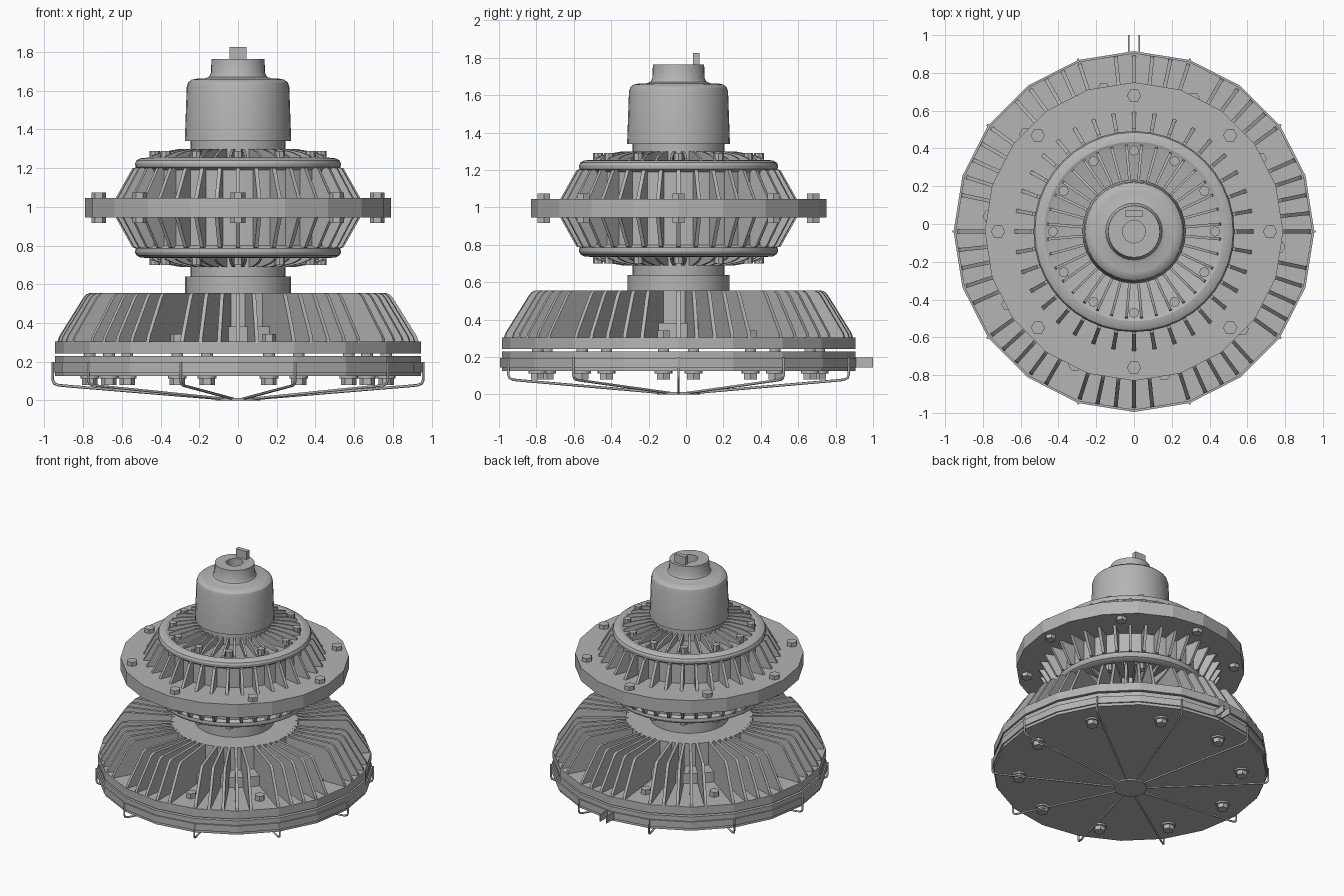
import bpy, bmesh, math
from mathutils import Matrix, Vector

if "Cube" in bpy.data.objects:
    bpy.data.objects.remove(bpy.data.objects["Cube"])

CY = -0.04          # lamp axis sits slightly forward, the rear clamp sticks out behind
MID = 0.995         # mirror height of the finned driver housing
grey = bpy.data.materials.new("cast_grey")
grey.diffuse_color = (0.46, 0.46, 0.46, 1)
grey.use_nodes = True
grey.node_tree.nodes["Principled BSDF"].inputs["Base Color"].default_value = grey.diffuse_color


def finish(name, bm, smooth=None):
    bmesh.ops.recalc_face_normals(bm, faces=bm.faces)
    me = bpy.data.meshes.new(name)
    bm.to_mesh(me)
    bm.free()
    me.materials.append(grey)
    ob = bpy.data.objects.new(name, me)
    ob.location = (0, CY, 0)
    bpy.context.collection.objects.link(ob)
    if smooth:
        bpy.ops.object.select_all(action='DESELECT')
        ob.select_set(True)
        bpy.context.view_layer.objects.active = ob
        bpy.ops.object.shade_smooth_by_angle(angle=math.radians(smooth))
    return ob


def lathe(name, profile, n, smooth=30, closed=False):
    """Turn an (r, z) profile about the axis."""
    bm = bmesh.new()
    rings = []
    for r, z in profile:
        if r == 0:
            rings.append([bm.verts.new((0, 0, z))] * n)
        else:
            rings.append([bm.verts.new((r * math.cos(2 * math.pi * i / n),
                                        r * math.sin(2 * math.pi * i / n), z)) for i in range(n)])
    pairs = list(zip(rings, rings[1:])) + ([(rings[-1], rings[0])] if closed else [])
    for a, b in pairs:
        for i in range(n):
            j = (i + 1) % n
            quad = list(dict.fromkeys((a[i], a[j], b[j], b[i])))
            bm.faces.new(quad)
    return finish(name, bm, smooth)


def fins(name, profile, angles, thick):
    """Radial plates with an (r, z) outline."""
    bm = bmesh.new()
    for a in angles:
        rot = Matrix.Rotation(math.radians(a), 3, 'Z')
        sides = [[bm.verts.new(rot @ Vector((r, s * thick / 2, z))) for r, z in profile] for s in (-1, 1)]
        bm.faces.new(sides[0])
        bm.faces.new(sides[1][::-1])
        for i in range(len(profile)):
            j = (i + 1) % len(profile)
            bm.faces.new((sides[0][i], sides[0][j], sides[1][j], sides[1][i]))
    return finish(name, bm)


def bolts(name, radius, angles, parts):
    """Ring of bolts; each part is (size, z0, z1, sides)."""
    bm = bmesh.new()
    for a in angles:
        t = math.radians(a)
        for size, z0, z1, n in parts:
            bmesh.ops.create_cone(bm, cap_ends=True, segments=n, radius1=size, radius2=size, depth=z1 - z0,
                                  matrix=Matrix.Translation((radius * math.cos(t), radius * math.sin(t),
                                                             (z0 + z1) / 2)) @ Matrix.Rotation(math.pi / 2, 4, 'Z'))
    return finish(name, bm)


def box(name, x, y, z):
    bm = bmesh.new()
    bmesh.ops.create_cube(bm, size=1)
    for v in bm.verts:
        v.co = [(lo + hi) / 2 + c * (hi - lo) for c, (lo, hi) in zip(v.co, (x, y, z))]
    return finish(name, bm)


def flip(profile):
    return [(r, 2 * MID - z) for r, z in profile]


def steps(count, offset=0):
    return [offset + 360 * i / count for i in range(count)]


# lamp head: lens ring, mounting plate, heat sink core
lathe("lens_disc", [(0, .125), (.945, .125), (.945, .23), (0, .23)], 20, None)
lathe("heat_sink_plate", [(0, .243), (.945, .243), (.945, .305), (0, .305)], 20, None)
lathe("heat_sink_core", [(.56, .30), (.56, .382), (.44, .382), (.44, .555), (0, .555)], 32)
bolt_angles = steps(10, 30)
fins("heat_sink_fins", [(.42, .30), (.935, .30), (.925, .33), (.80, .53), (.785, .547), (.765, .556), (.42, .556)],
     [6 * i for i in range(60) if (6 * i - 30) % 36], .02)
bolts("lens_bolts", .77, bolt_angles, [(.048, .112, .126, 16), (.04, .08, .113, 6),
                                       (.03, .22, .25, 12), (.036, .30, .342, 6)])

# wire guard
lathe("guard_band", [(.945, .145), (.955, .145), (.955, .195), (.945, .195)], 20, None, True)
lathe("guard_centre_plate", [(0, 0), (.115, 0), (.115, .012), (0, .012)], 24)
for k, a in enumerate(steps(10)):
    cu = bpy.data.curves.new("guard_wire_%d" % k, 'CURVE')
    cu.dimensions = '3D'
    cu.bevel_depth = .007
    cu.bevel_resolution = 1
    cu.use_fill_caps = True
    path = [(.957, .198), (.957, .105), (.95, .088), (.93, .079), (.88, .074), (.08, .008)]
    sp = cu.splines.new('POLY')
    sp.points.add(len(path) - 1)
    t = math.radians(a)
    for p, (r, z) in zip(sp.points, path):
        p.co = (r * math.cos(t), r * math.sin(t), z, 1)
    cu.materials.append(grey)
    ob = bpy.data.objects.new("guard_wire_%d" % k, cu)
    ob.location = (0, CY, 0)
    bpy.context.collection.objects.link(ob)

# rear clamp lugs of the guard band
for s, side in ((-1, "left"), (1, "right")):
    box("clamp_lug_" + side, (s * .027 - .004, s * .027 + .004), (.94, 1.04), (.145, .197))

# neck between lamp head and driver housing
lathe("lower_neck", [(.273, .55), (.273, .64), (.245, .64), (.245, .75)], 32)

# driver housing: two mirrored finned shells and a wide flange
lathe("housing_flange", [(0, .945), (.79, .945), (.79, 1.045), (0, 1.045)], 20, None)
shell = [(.51, 1.0), (.51, 1.19), (.53, 1.205), (.532, 1.225), (.525, 1.24), (.505, 1.251),
         (.475, 1.254), (.455, 1.245), (0, 1.245)]
side_fin = [(.49, 1.04), (.635, 1.04), (.545, 1.20), (.49, 1.21)]
top_fin = [(.2, 1.24), (.465, 1.24), (.455, 1.262), (.40, 1.282), (.30, 1.30), (.2, 1.30)]
for half, f in (("upper", lambda p: p), ("lower", flip)):
    lathe(half + "_shell", f(shell), 40)
    fins(half + "_side_fins", f(side_fin), steps(36), .02)
    fins(half + "_cap_fins", f(top_fin), steps(36, 5), .014)
    z0, z1 = (1.24, 1.29) if half == "upper" else (.70, .75)
    bolts(half + "_cap_bolts", .43, steps(12), [(.027, z0, z1, 8)])
bolts("flange_bolts", .72, steps(8), [(.038, .917, .946, 6), (.038, 1.044, 1.075, 6)])

# upper cup with threaded inlet
lathe("upper_cup", [(.245, 1.24), (.245, 1.34), (.275, 1.34), (.265, 1.62), (.258, 1.642), (.24, 1.657),
                    (.215, 1.662), (.17, 1.664), (.15, 1.672), (.14, 1.69), (.137, 1.765), (.06, 1.765),
                    (.06, 1.66), (0, 1.66)], 32)
box("inlet_tab", (-.045, .045), (.078, .112), (1.74, 1.827))
